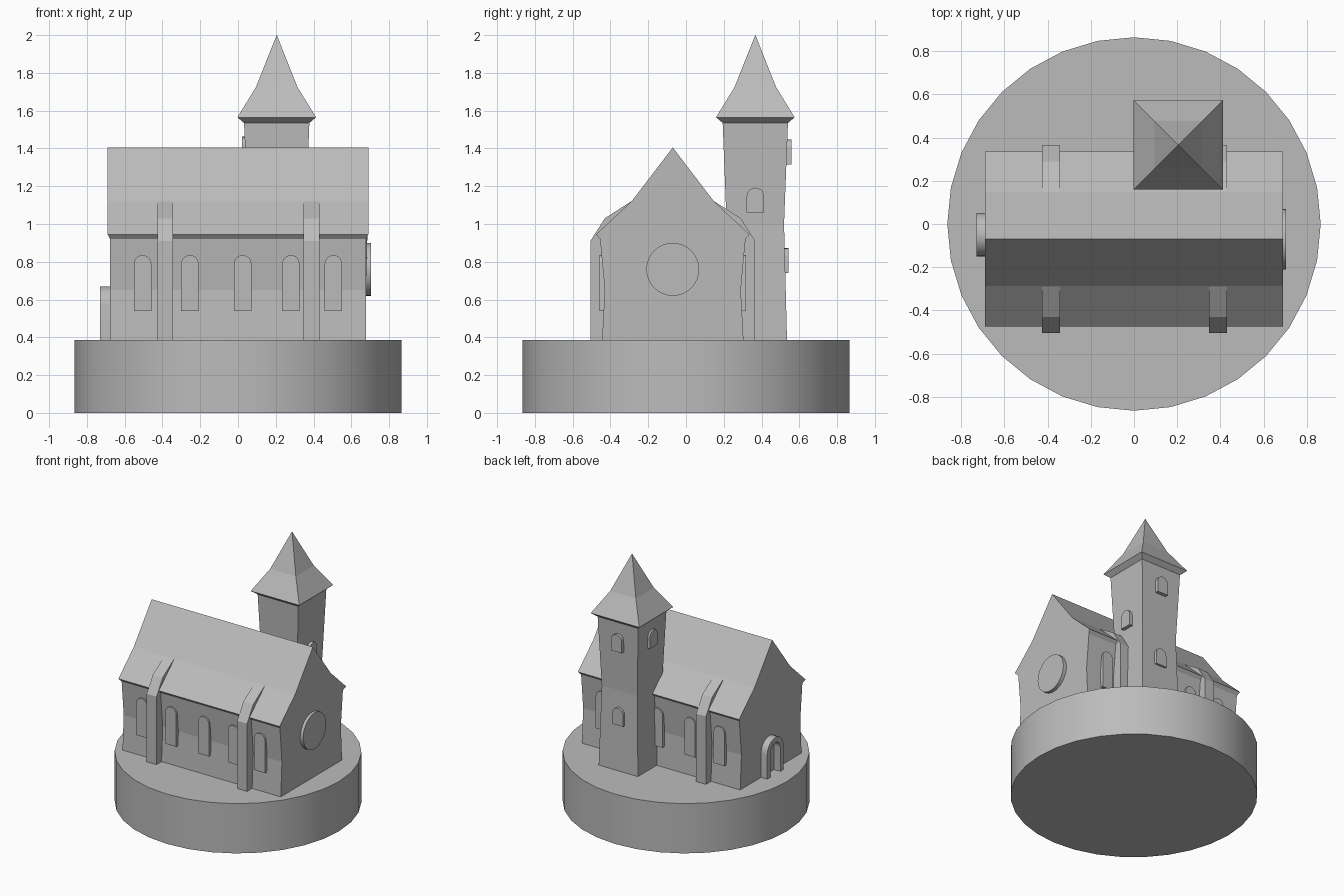
import bpy, bmesh
from math import pi, sin, cos, radians
from mathutils import Vector

cube = bpy.data.objects.get("Cube")
if cube:
    bpy.data.objects.remove(cube)

stone = bpy.data.materials.new("pale grey stone")
stone.use_nodes = True
GREY = (0.5, 0.5, 0.5, 1)
stone.diffuse_color = GREY
stone.node_tree.nodes["Principled BSDF"].inputs["Base Color"].default_value = GREY

GROUND = 0.385
MID_Y = -0.07          # ridge line of the nave
TOWER = (0.205, 0.367)


def loft(name, rings, smooth=False):
    """Bridge closed rings of equal length and cap both ends."""
    bm = bmesh.new()
    loops = [[bm.verts.new(p) for p in ring] for ring in rings]
    n = len(loops[0])
    for a, b in zip(loops, loops[1:]):
        for i in range(n):
            j = (i + 1) % n
            bm.faces.new((a[i], a[j], b[j], b[i]))
    bm.faces.new(loops[0])
    bm.faces.new(loops[-1])
    bmesh.ops.remove_doubles(bm, verts=bm.verts, dist=1e-5)
    bmesh.ops.recalc_face_normals(bm, faces=bm.faces)
    mesh = bpy.data.meshes.new(name)
    bm.to_mesh(mesh)
    bm.free()
    mesh.materials.append(stone)
    ob = bpy.data.objects.new(name, mesh)
    bpy.context.collection.objects.link(ob)
    if smooth:
        bpy.ops.object.select_all(action='DESELECT')
        ob.select_set(True)
        bpy.context.view_layer.objects.active = ob
        bpy.ops.object.shade_smooth_by_angle(angle=radians(30))
    return ob


def arc(r, cz, start=0, end=pi, steps=10):
    return [(r * cos(start + (end - start) * i / steps),
             cz + r * sin(start + (end - start) * i / steps)) for i in range(steps + 1)]


def plate(name, outline, centre, out, inner, outer):
    """Extrude an upright (across, z) outline along the horizontal direction out."""
    out = Vector(out)
    across = Vector((-out.y, out.x, 0))
    flat = Vector((centre[0], centre[1], 0))
    rings = [[flat + out * d + across * u + Vector((0, 0, z)) for u, z in outline]
             for d in (inner, outer)]
    return loft(name, rings, smooth=True)


def window(name, centre, out, bottom, top, inner, outer, half=0.046):
    outline = [(-half, bottom), (half, bottom)] + arc(half, top - half)
    return plate(name, outline, centre, out, inner, outer)


# Round plinth
circle = [(0.865 * cos(i * pi / 16), 0.865 * sin(i * pi / 16)) for i in range(32)]
loft("plinth", [[(x, y, z) for x, y in circle] for z in (0, GROUND)], smooth=True)

# Nave: bowed walls, eaves and kinked roof in one cross-section (half width, z, half length)
half_section = [(0.375, GROUND - 0.01, 0.677), (0.36, 0.65, 0.677), (0.385, 0.92, 0.677),
                (0.406, 0.945, 0.69), (0.218, 1.12, 0.69)]
section = half_section + [(0, 1.405, 0.69)] + [(-w, z, l) for w, z, l in reversed(half_section)]
loft("nave", [[(s * l, MID_Y + w, z) for w, z, l in section] for s in (-1, 1)])

# Buttresses and nave windows on both long sides
buttress = [(0.25, GROUND - 0.01), (0.436, GROUND - 0.01), (0.436, 0.91), (0.36, 1.03),
            (0.22, 1.12), (0.2, 1.0)]
for side, s in (("front", -1), ("back", 1)):
    for x in (-0.385, 0.39):
        loft(f"{side}_buttress",
             [[(x + h, MID_Y + s * w, z) for w, z in buttress] for h in (-0.042, 0.042)])
    for x in (-0.505, -0.255, 0.025, 0.28, 0.505):
        window(f"{side}_window", (x, MID_Y), (0, s, 0), 0.54, 0.835, 0.33, 0.387)

# Round window on the right-hand gable
rose = [(u, z) for u, z in arc(0.14, 0.76, 0, 2 * pi, 32)[:-1]]
plate("round_window", rose, (0, MID_Y), (1, 0, 0), 0.65, 0.705)

# Arched door surround on the other gable
foot = GROUND - 0.01
surround = ([(0.1, foot)] + arc(0.1, 0.57) + [(-0.1, foot), (-0.06, foot)]
            + arc(0.06, 0.57, pi, 0) + [(0.06, foot)])
plate("door_surround", surround, (0, MID_Y + 0.02), (-1, 0, 0), 0.65, 0.73)


def square(half, z):
    return [(TOWER[0] + half * a, TOWER[1] + half * b, z)
            for a, b in ((-1, -1), (1, -1), (1, 1), (-1, 1))]


# Tower with waisted walls and a flared spire
loft("tower", [square(0.168, GROUND - 0.01), square(0.152, 1.0), square(0.173, 1.54)])
loft("spire", [square(0.173, 1.535), square(0.208, 1.565), square(0.11, 1.725),
               square(0.0005, 2.0)])

# Tower windows
for out, bottom, reach in (((0, 1, 0), 1.315, 0.192), ((0, 1, 0), 0.74, 0.175),
                           ((1, 0, 0), 1.06, 0.182), ((-1, 0, 0), 1.33, 0.185)):
    window("tower_window", TOWER, out, bottom, bottom + 0.132, 0.13, reach)
